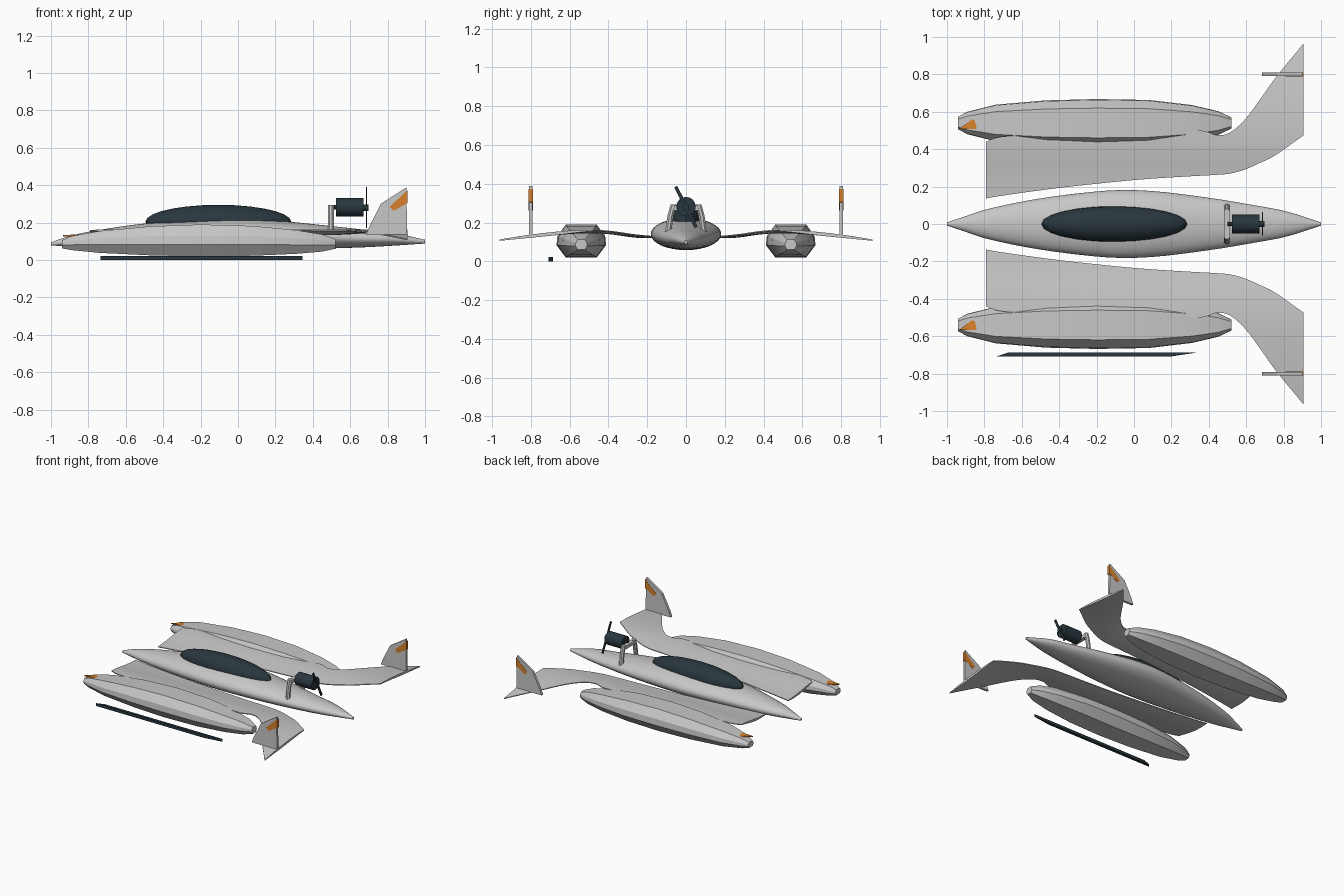
import bpy, bmesh, math
from mathutils import Matrix, Vector

if "Cube" in bpy.data.objects:
    bpy.data.objects.remove(bpy.data.objects["Cube"])


def material(name, rgb):
    m = bpy.data.materials.new(name)
    m.diffuse_color = (*rgb, 1)
    m.use_nodes = True
    m.node_tree.nodes["Principled BSDF"].inputs["Base Color"].default_value = m.diffuse_color
    return m


GREY = material("light_grey", (0.58, 0.57, 0.57))
DARK = material("dark_slate", (0.022, 0.038, 0.048))
ORANGE = material("orange", (0.68, 0.22, 0.025))


def finish(name, bm, mat, smooth=None):
    bmesh.ops.recalc_face_normals(bm, faces=bm.faces)
    me = bpy.data.meshes.new(name)
    bm.to_mesh(me)
    bm.free()
    me.materials.append(mat)
    ob = bpy.data.objects.new(name, me)
    bpy.context.collection.objects.link(ob)
    if smooth:
        bpy.ops.object.select_all(action='DESELECT')
        ob.select_set(True)
        bpy.context.view_layer.objects.active = ob
        bpy.ops.object.shade_smooth_by_angle(angle=math.radians(smooth))
    return ob


def loft(name, rings, mat, smooth=None):
    """Skin a row of closed rings and cap both ends."""
    bm = bmesh.new()
    vs = [[bm.verts.new(p) for p in r] for r in rings]
    n = len(vs[0])
    for a, b in zip(vs, vs[1:]):
        for i in range(n):
            j = (i + 1) % n
            bm.faces.new((a[i], a[j], b[j], b[i]))
    bm.faces.new(vs[0])
    bm.faces.new(vs[-1])
    return finish(name, bm, mat, smooth)


def spline(rows, steps):
    """Catmull-Rom samples through rows of numbers."""
    p = [Vector(r) for r in rows]
    p = [2 * p[0] - p[1]] + p + [2 * p[-1] - p[-2]]
    out = []
    for a, b, c, d in zip(p, p[1:], p[2:], p[3:]):
        for k in range(steps):
            t = k / steps
            out.append(0.5 * (2 * b + (c - a) * t + (2 * a - 5 * b + 4 * c - d) * t * t
                              + (3 * b - a - 3 * c + d) * t ** 3))
    return out + [p[-2]]


def plate(name, outline, direction, mat):
    """Extrude a flat outline along a vector."""
    d = Vector(direction)
    return loft(name, [outline, [Vector(p) + d for p in outline]], mat)


def cylinder(name, radius, x0, x1, z, mat, sides):
    rings = [[(x, radius * math.cos(2 * math.pi * i / sides),
               z + radius * math.sin(2 * math.pi * i / sides)) for i in range(sides)]
             for x in (x0, x1)]
    return loft(name, rings, mat, 40)


# Fuselage: x, half width, bottom z, top z
body = [(-1, .008, .078, .095), (-.9, .042, .072, .128), (-.77, .083, .067, .156),
        (-.5, .137, .061, .195), (-.15, .178, .058, .22), (.1, .176, .058, .22),
        (.4, .14, .06, .192), (.65, .099, .067, .165), (.82, .066, .076, .148),
        (1, .008, .088, .108)]
rings = []
for x, w, lo, hi in spline(body, 4):
    rings.append([(x, w * math.cos(a), (lo + hi) / 2 + (hi - lo) / 2 * math.sin(a))
                  for a in [2 * math.pi * i / 32 for i in range(32)]])
loft("fuselage", rings, GREY, 40)

# Canopy
bm = bmesh.new()
bmesh.ops.create_uvsphere(bm, u_segments=24, v_segments=14, radius=1)
bmesh.ops.transform(bm, verts=bm.verts, matrix=Matrix.Translation((-.105, 0, .205))
                    @ Matrix.Diagonal((.39, .095, .09, 1)))
finish("canopy", bm, DARK, 30)

# Wing: x, inner edge, outer edge, arched by distance from the centre
wing = [(-.79, .137, .44), (-.7, .152, .468), (-.4, .193, .48), (0, .235, .485),
        (.3, .255, .497), (.38, .259, .497), (.44, .263, .475), (.51, .269, .487),
        (.59, .29, .555), (.67, .325, .66), (.755, .367, .78), (.905, .473, .963)]
arch = spline([(.1, .125), (.25, .138), (.42, .16), (.58, .16), (.8, .138), (1, .106)], 8)


def arch_z(y):
    for a, b in zip(arch, arch[1:]):
        if y <= b[0]:
            return a[1] + (b[1] - a[1]) * (y - a[0]) / (b[0] - a[0])
    return arch[-1][1]


# Float: x, half width, bottom z, top z with an eight-sided section
hull = [(-.94, .034, .062, .106), (-.89, .06, .053, .128), (-.74, .098, .038, .155),
        (-.47, .121, .025, .18), (-.2, .128, .019, .19), (.08, .123, .023, .182),
        (.31, .096, .033, .16), (.45, .063, .045, .137), (.52, .03, .06, .112)]
section = [(.62, 0), (1, .38), (.96, .66), (.62, 1), (-.62, 1), (-.96, .66), (-1, .38), (-.62, 0)]

for s, side in ((1, "left"), (-1, "right")):
    rings = []
    for x, a, b in spline(wing, 3):
        ys = [a + (b - a) * i / 12 for i in range(13)]
        thick = [.018 * (.35 + .65 * math.sin(math.pi * i / 12)) for i in range(13)]
        top = [(x, s * y, arch_z(y)) for y in ys]
        low = [(x, s * y, arch_z(y) - t) for y, t in zip(ys, thick)]
        rings.append(top + low[::-1])
    loft(side + "_wing", rings, GREY, 40)

    rings = [[(x, s * .54 + w * u, lo + (hi - lo) * v) for u, v in section]
             for x, w, lo, hi in hull]
    loft(side + "_float", rings, GREY, 20)

    # Tail fin with a slanted stripe wrapped round it
    y = s * .8
    plate(side + "_fin", [(.685, y - .009, .135), (.705, y - .009, .185), (.765, y - .009, .302),
                          (.9, y - .009, .388), (.905, y - .009, .13)], (0, .018, 0), GREY)
    plate(side + "_fin_stripe", [(.81, y - .011, .284), (.832, y - .011, .262),
                                 (.907, y - .011, .306), (.907, y - .011, .374)],
          (0, .022, 0), ORANGE)

    # Bow plate
    c = s * .537
    plate(side + "_bow_plate", [(-.935, c - .03, .126), (-.868, c + .022, .126),
                                (-.785, c, .13), (-.785, c - .03, .13)], (0, 0, .008), ORANGE)

    # Engine mount leg
    def leg_ring(yc, z):
        return [(.497 + .017 * math.cos(t), s * yc + .017 * math.sin(t), z)
                for t in [math.pi * (i + .5) / 4 for i in range(8)]]
    loft(side + "_mount_leg", [leg_ring(.092, .15), leg_ring(.08, .235), leg_ring(.064, .294)],
         GREY, 30)

# Mount crossbar
plate("mount_crossbar", [(.482, -.065, .262), (.512, -.065, .262), (.512, -.065, .288),
                         (.482, -.065, .288)], (0, .13, 0), GREY)

# Engine, shaft, hub and propeller
cylinder("engine", .05, .525, .672, .282, DARK, 16)
cylinder("shaft", .012, .5, .53, .282, DARK, 8)
cylinder("propeller_hub", .017, .67, .697, .28, DARK, 12)
along = Vector((0, -.053, .105))
across = Vector((0, .105, .053)).normalized() * .009
mid = Vector((.684, 0, .28))
plate("propeller", [mid + along - across, mid + along + across,
                    mid - along + across, mid - along - across], (.007, 0, 0), DARK)

# Slim loose skid beside one float
plate("skid", [(-.735, -.708, 0), (.2, -.708, 0), (.345, -.686, 0), (-.67, -.686, 0)],
      (0, 0, .022), DARK)
